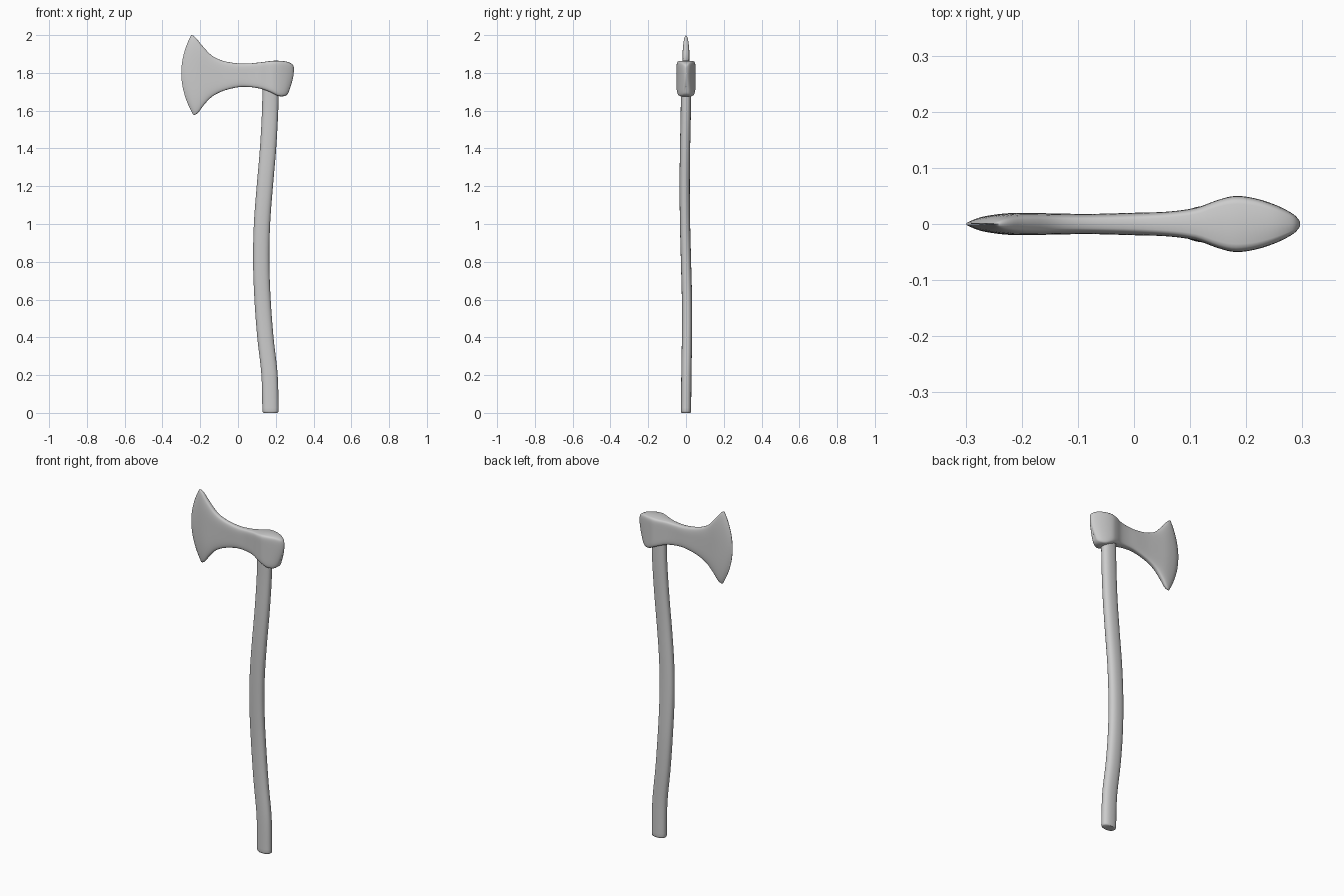
import bpy, bmesh, math


def spline(rows, t):
    """Catmull-Rom through rows of numbers, t in 0..len-1."""
    i = min(int(t), len(rows) - 2)
    f = t - i
    a, b, c, d = (rows[max(0, min(len(rows) - 1, i + k))] for k in (-1, 0, 1, 2))
    return [0.5 * (2*q + (r - p)*f + (2*p - 5*q + 4*r - s)*f*f + (3*q - p - 3*r + s)*f**3)
            for p, q, r, s in zip(a, b, c, d)]


def dense(rows, steps):
    n = (len(rows) - 1) * steps
    return [spline(rows, k / steps) for k in range(n + 1)]


def loft(name, rings, angle):
    """Skin closed rings and cap both ends."""
    bm = bmesh.new()
    vr = [[bm.verts.new(p) for p in ring] for ring in rings]
    n = len(vr[0])
    for a, b in zip(vr, vr[1:]):
        for i in range(n):
            j = (i + 1) % n
            bm.faces.new((a[i], a[j], b[j], b[i]))
    bm.faces.new(vr[0])
    bm.faces.new(vr[-1])
    bmesh.ops.recalc_face_normals(bm, faces=bm.faces)
    me = bpy.data.meshes.new(name)
    bm.to_mesh(me)
    bm.free()
    ob = bpy.data.objects.new(name, me)
    bpy.context.collection.objects.link(ob)
    bpy.ops.object.select_all(action='DESELECT')
    ob.select_set(True)
    bpy.context.view_layer.objects.active = ob
    bpy.ops.object.shade_smooth_by_angle(angle=math.radians(angle))
    return ob


# Axe head: top x, top z, bottom x, bottom z, edge bow, half thickness, squareness
head = [
    (-0.248, 2.000, -0.236, 1.577, -0.058, 0.001, 4),
    (-0.237, 1.997, -0.225, 1.579, -0.046, 0.011, 4),
    (-0.220, 1.982, -0.208, 1.593, -0.032, 0.017, 4),
    (-0.190, 1.945, -0.182, 1.628, -0.020, 0.020, 4),
    (-0.140, 1.893, -0.140, 1.672, -0.010, 0.019, 4),
    (-0.080, 1.864, -0.080, 1.704, 0.000, 0.018, 4),
    (0.000, 1.850, 0.000, 1.724, 0.000, 0.020, 4),
    (0.060, 1.850, 0.060, 1.725, 0.000, 0.022, 5),
    (0.110, 1.855, 0.110, 1.718, 0.000, 0.029, 6),
    (0.150, 1.860, 0.150, 1.706, 0.000, 0.043, 8),
    (0.182, 1.864, 0.182, 1.692, 0.000, 0.050, 8),
    (0.220, 1.864, 0.215, 1.677, 0.000, 0.045, 8),
    (0.255, 1.860, 0.245, 1.677, 0.003, 0.033, 7),
    (0.282, 1.850, 0.263, 1.688, 0.006, 0.019, 6),
    (0.293, 1.838, 0.271, 1.708, 0.008, 0.008, 4),
    (0.296, 1.828, 0.275, 1.725, 0.006, 0.002, 4),
]
rings = []
for tx, tz, bx, bz, bow, hy, sq in dense(head, 4):
    ring = []
    for k in range(48):
        a = 2 * math.pi * k / 48
        v = math.sin(a)
        y = math.copysign(hy * max(0, 1 - abs(v)**sq)**(1 / sq), math.cos(a))
        w = (v + 1) / 2
        ring.append((bx + (tx - bx)*w + bow*(1 - v*v), y, bz + (tz - bz)*w))
    rings.append(ring)
loft("axe_head", rings, 60)

# Curved handle: centre x, centre y, z
path = [
    (0.172, 0.000, 0.000), (0.167, 0.002, 0.200), (0.145, 0.005, 0.400),
    (0.130, 0.005, 0.600), (0.123, 0.000, 0.800), (0.127, -0.005, 1.000),
    (0.142, -0.007, 1.200), (0.159, -0.005, 1.400), (0.170, -0.001, 1.600),
    (0.173, 0.000, 1.780),
]
rows = dense(path, 5)
# Rounded butt end
x0, y0, _ = rows[0]
stations = [(x0, y0, 0.0, 0.86), (x0, y0, 0.003, 0.95), (x0, y0, 0.010, 1.0)]
stations += [(*r, 1.0) for r in rows[1:]]
rings = []
for x, y, z, s in stations:
    ring = []
    for k in range(32):
        a = 2 * math.pi * k / 32
        c, d = math.cos(a), math.sin(a)
        ring.append((x + 0.043*s*math.copysign(abs(c)**0.85, c),
                     y + 0.027*s*math.copysign(abs(d)**0.85, d), z))
    rings.append(ring)
loft("handle", rings, 50)
